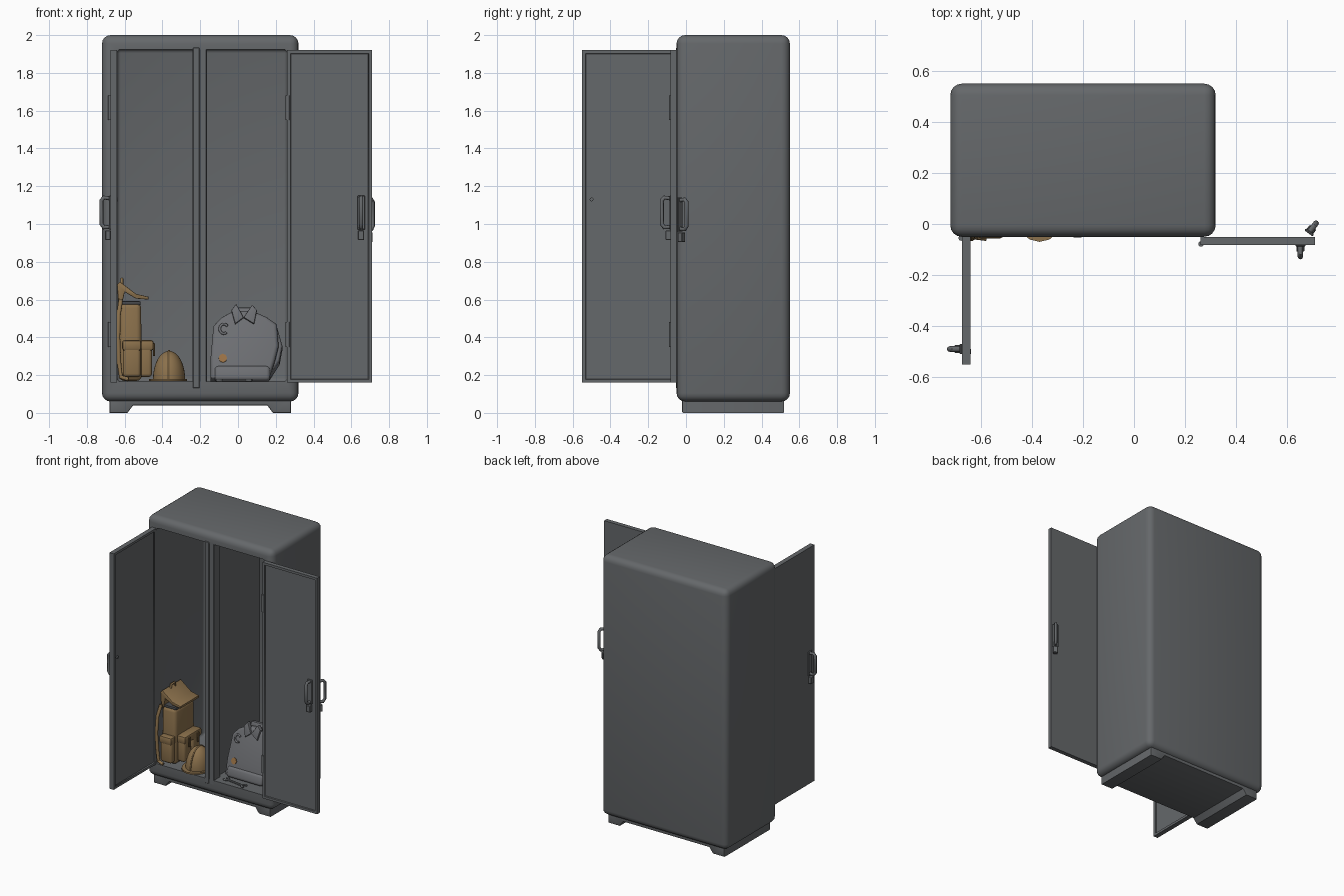
import bpy, bmesh, math
from mathutils import Vector, Matrix

if "Cube" in bpy.data.objects:
    bpy.data.objects.remove(bpy.data.objects["Cube"])


def material(name, col):
    m = bpy.data.materials.new(name)
    m.diffuse_color = (*col, 1)
    m.use_nodes = True
    m.node_tree.nodes["Principled BSDF"].inputs["Base Color"].default_value = m.diffuse_color
    return m


STEEL = material("grey_steel", (0.130, 0.138, 0.145))
CLOTH = material("grey_cloth", (0.155, 0.160, 0.172))
CANVAS = material("tan_canvas", (0.26, 0.165, 0.072))
STRAP = material("brown_strap", (0.17, 0.105, 0.045))
DARK = material("dark_lining", (0.06, 0.063, 0.068))
BADGE = material("orange_badge", (0.33, 0.17, 0.06))


def finish(name, bm, mat, angle=35):
    bmesh.ops.recalc_face_normals(bm, faces=bm.faces)
    me = bpy.data.meshes.new(name)
    bm.to_mesh(me)
    bm.free()
    ob = bpy.data.objects.new(name, me)
    bpy.context.collection.objects.link(ob)
    me.materials.append(mat)
    smooth(ob, angle)
    return ob


def smooth(ob, angle=35):
    bpy.ops.object.select_all(action='DESELECT')
    ob.select_set(True)
    bpy.context.view_layer.objects.active = ob
    bpy.ops.object.shade_smooth_by_angle(angle=math.radians(angle))


def box(name, x, y, z, mat, bevel=0.0, seg=3, taper=1.0):
    """Box from ranges; taper scales its top."""
    bm = bmesh.new()
    bmesh.ops.create_cube(bm, size=1)
    for v in bm.verts:
        k = taper if v.co.z > 0 else 1
        v.co = Vector(((x[0]+x[1])/2 + v.co.x*k*(x[1]-x[0]),
                       (y[0]+y[1])/2 + v.co.y*k*(y[1]-y[0]),
                       (z[0]+z[1])/2 + v.co.z*(z[1]-z[0])))
    if bevel:
        bmesh.ops.bevel(bm, geom=bm.edges[:], offset=bevel, segments=seg, profile=0.5, affect='EDGES')
    return finish(name, bm, mat)


def extrude_xz(name, pts, y, mat, bevel=0.0, seg=3):
    """Front-view outline extruded along y."""
    bm = bmesh.new()
    f = bm.faces.new([bm.verts.new((px, y[0], pz)) for px, pz in pts])
    r = bmesh.ops.extrude_face_region(bm, geom=[f])
    bmesh.ops.translate(bm, verts=[v for v in r['geom'] if isinstance(v, bmesh.types.BMVert)],
                        vec=(0, y[1]-y[0], 0))
    if bevel:
        bmesh.ops.bevel(bm, geom=[e for e in bm.edges if abs(e.verts[0].co.y-e.verts[1].co.y) < 1e-5],
                        offset=bevel, segments=seg, profile=0.5, affect='EDGES')
    return finish(name, bm, mat)


def tube(name, pts, r, mat, closed=False):
    cu = bpy.data.curves.new(name, 'CURVE')
    cu.dimensions = '3D'
    cu.bevel_depth, cu.bevel_resolution, cu.use_fill_caps = r, 2, True
    s = cu.splines.new('POLY')
    s.points.add(len(pts)-1)
    for p, q in zip(s.points, pts):
        p.co = (*q, 1)
    s.use_cyclic_u = closed
    tmp = bpy.data.objects.new(name, cu)
    bm = bmesh.new()
    bm.from_mesh(tmp.to_mesh())
    tmp.to_mesh_clear()
    bpy.data.objects.remove(tmp)
    return finish(name, bm, mat, 50)


def cylinder(name, at, r, h, mat, axis='Z'):
    bm = bmesh.new()
    rot = {'Z': Matrix(), 'Y': Matrix.Rotation(math.pi/2, 4, 'X'), 'X': Matrix.Rotation(math.pi/2, 4, 'Y')}[axis]
    bmesh.ops.create_cone(bm, cap_ends=True, segments=16, radius1=r, radius2=r, depth=h,
                          matrix=Matrix.Translation(at) @ rot)
    return finish(name, bm, mat)


# Cabinet shell with the front opening cut out
cabinet = box("cabinet_shell", (-.72, .32), (-.05, .55), (.06, 2.0), STEEL, .045, 4)
cutter = box("opening_cutter", (-.64, .26), (-.3, .515), (.165, 1.925), STEEL, .02, 3)
mod = cabinet.modifiers.new("opening", 'BOOLEAN')
mod.object, mod.operation, mod.solver = cutter, 'DIFFERENCE', 'EXACT'
bpy.context.view_layer.objects.active = cabinet
bpy.ops.object.modifier_apply(modifier=mod.name)
bpy.data.objects.remove(cutter)
smooth(cabinet)

# Centre divider and its front post
box("divider_panel", (-.222, -.185), (-.03, .53), (.15, 1.93), STEEL)
box("divider_post_left", (-.24, -.203), (-.053, .03), (.13, 1.935), STEEL, .004, 1)
box("divider_post_right", (-.205, -.165), (-.05, .03), (.13, 1.94), STEEL, .004, 1)

# Base with feet at both ends
extrude_xz("base_feet", [(-.68, 0), (-.585, 0), (-.555, .04), (.155, .04), (.185, 0), (.28, 0),
                         (.28, .075), (-.68, .075)], (-.02, .52), STEEL, .006, 2)


# Doors: slab with a raised rim around the visible inner face
def door(name, x, y, face_dir):
    ob = box(name, x, y, (.16, 1.92), STEEL)
    bm = bmesh.new()
    bm.from_mesh(ob.data)
    bm.normal_update()
    f = max(bm.faces, key=lambda q: q.normal.dot(Vector(face_dir)))
    bmesh.ops.inset_region(bm, faces=[f], thickness=.025, depth=0)
    bmesh.ops.inset_region(bm, faces=[f], thickness=.004, depth=-.008)
    bm.to_mesh(ob.data)
    bm.free()


door("left_door", (-.675, -.64), (-.55, -.05), (1, 0, 0))
door("right_door", (.26, .71), (-.082, -.05), (0, -1, 0))


# Bow handles with a small lock below; u points out of the door, w runs across it
def handle(name, at, u, w):
    u, w, at = Vector(u).normalized(), Vector(w).normalized(), Vector(at)
    pr = [(0, .075), (.035, .08), (.048, .065), (.048, -.06), (.035, -.078), (0, -.075)]
    tube(name + "_bow", [at + u*a + Vector((0, 0, b)) for a, b in pr], .011, STEEL)
    m = Matrix((u, w, Vector((0, 0, 1)))).transposed().to_4x4()
    for part, x, y, z in (("_plate", (-.002, .008), (-.02, .02), (-.09, .09)),
                          ("_lock", (0, .028), (-.016, .016), (-.145, -.095))):
        ob = box(name + part, x, y, z, STEEL, .003, 1)
        ob.data.transform(Matrix.Translation(at) @ m)
        if m.determinant() < 0:
            ob.data.flip_normals()


handle("left_handle", (-.675, -.49, 1.06), (-1, 0, 0), (0, -1, 0))
handle("right_handle", (.652, -.08, 1.06), (0, -1, 0), (1, 0, 0))
handle("right_rear_handle", (.685, -.035, 1.05), (.6, .8, 0), (.8, -.6, 0))
cylinder("left_keyhole", (-.646, -.5, 1.13), .01, .014, STEEL, 'X')

# Hinges
for zc in (.415, 1.615):
    cylinder("left_hinge", (-.677, -.055, zc), .011, .13, STEEL)
    cylinder("right_hinge", (.263, -.078, zc), .011, .13, STEEL)

# Backpack: body, dark mouth, raised flap and pockets
box("backpack_body", (-.63, -.51), (-.01, .23), (.17, .58), CANVAS, .025, 3, .95)
box("backpack_mouth", (-.62, -.515), (.005, .215), (.57, .592), DARK, .008, 2)
extrude_xz("backpack_flap", [(-.632, .56), (-.615, .57), (-.60, .64), (-.54, .605), (-.475, .60),
                             (-.475, .615), (-.54, .63), (-.625, .695), (-.64, .68)], (.0, .22), CANVAS, .004, 2)
box("backpack_front_pocket", (-.525, -.455), (.02, .11), (.19, .36), CANVAS, .018, 3)
box("backpack_second_pocket", (-.525, -.455), (.12, .21), (.19, .36), CANVAS, .018, 3)
box("pocket_flaps", (-.52, -.447), (.015, .215), (.33, .385), CANVAS, .012, 2)
box("backpack_side_pocket", (-.61, -.515), (-.05, .0), (.19, .36), CANVAS, .018, 3)
box("side_pocket_flap", (-.613, -.512), (-.056, .0), (.33, .385), CANVAS, .012, 2)
for y in (-.02, .2):
    tube("shoulder_strap", [(-.62, y, .6), (-.632, y-.025, .52), (-.635, y-.035, .4), (-.63, y-.03, .27),
                            (-.62, y-.03, .19), (-.58, y-.035, .178)], .012, CANVAS)
for y in (.065, .165):
    box("pocket_buckle", (-.45, -.44), (y-.01, y+.01), (.30, .37), STRAP, .003, 1)
tube("carry_loop", [(-.615, .08, .67), (-.615, .09, .71), (-.615, .13, .71), (-.615, .14, .67)], .008, CANVAS)

# Helmet: half dome and brim
bm = bmesh.new()
bmesh.ops.create_uvsphere(bm, u_segments=32, v_segments=20, radius=1)
bmesh.ops.bisect_plane(bm, geom=bm.verts[:]+bm.edges[:]+bm.faces[:], plane_co=(0, 0, 0),
                       plane_no=(0, 0, -1), clear_outer=True)
bmesh.ops.transform(bm, verts=bm.verts[:], matrix=Matrix.Translation((-.365, .06, .178))
                    @ Matrix.Diagonal((.085, .1, .15, 1)))
finish("helmet_dome", bm, CANVAS)
brim = cylinder("helmet_brim", (0, 0, 0), .1, .012, CANVAS)
brim.data.transform(Matrix.Translation((-.37, .05, .174)) @ Matrix.Diagonal((1, 1.2, 1, 1)))
tube("helmet_ridge", [(-.365, .06 - .1*math.cos(a), .178 + .15*math.sin(a))
                      for a in [math.pi*i/16 for i in range(17)]], .006, CANVAS)

# Folded shirt leaning back: torso, sleeve, collar, placket
shirt = [extrude_xz("shirt_body", [(-.145, .18), (-.145, .30), (-.13, .47), (-.09, .515), (-.03, .55), (.07, .555),
                                   (.15, .52), (.205, .48), (.215, .36), (.195, .28), (.17, .2), (.15, .175)],
                    (.04, .16), CLOTH, .02, 3),
         extrude_xz("shirt_sleeve", [(.16, .50), (.205, .48), (.235, .37), (.22, .29), (.17, .21), (.15, .25)],
                    (.08, .2), CLOTH, .015, 3),
         extrude_xz("collar_left", [(-.035, .55), (-.01, .585), (.03, .51), (-.015, .475)], (.025, .06), CLOTH, .005, 2),
         extrude_xz("collar_right", [(.1, .55), (.075, .58), (.03, .51), (.085, .475)], (.025, .06), CLOTH, .005, 2),
         extrude_xz("collar_back", [(-.03, .54), (-.02, .58), (.08, .58), (.1, .54)], (.09, .13), CLOTH, .005, 2),
         box("shirt_fold", (-.125, .17), (.03, .1), (.17, .25), CLOTH, .02, 3),
         tube("chest_ring", [(-.075+.022*math.cos(a), .036, .45+.026*math.sin(a))
                             for a in [.6+i*.4 for i in range(13)]], .007, CLOTH),
         extrude_xz("shirt_badge", [(-.08+.022*math.cos(i*math.pi/4), .29+.024*math.sin(i*math.pi/4))
                                    for i in range(8)], (.034, .042), BADGE)]
lean = (Matrix.Translation((0, .05, .17)) @ Matrix.Rotation(math.radians(-14), 4, 'X')
        @ Matrix.Translation((0, -.05, -.17)))
for ob in shirt:
    ob.data.transform(lean)

# Wrench lying on the cabinet floor
wrench = [box("wrench_shaft", (-.065, .065), (-.008, .008), (0, .012), STEEL, .003, 1)]
for s in (-1, 1):
    wrench.append(tube("wrench_jaw", [(s*(.082 - .017*math.cos(a)), .017*math.sin(a), .007)
                                      for a in [-2.2+i*.4 for i in range(12)]], .007, STEEL))
for ob in wrench:
    ob.data.transform(Matrix.Translation((-.02, -.005, .166)) @ Matrix.Rotation(-.15, 4, 'Z'))
